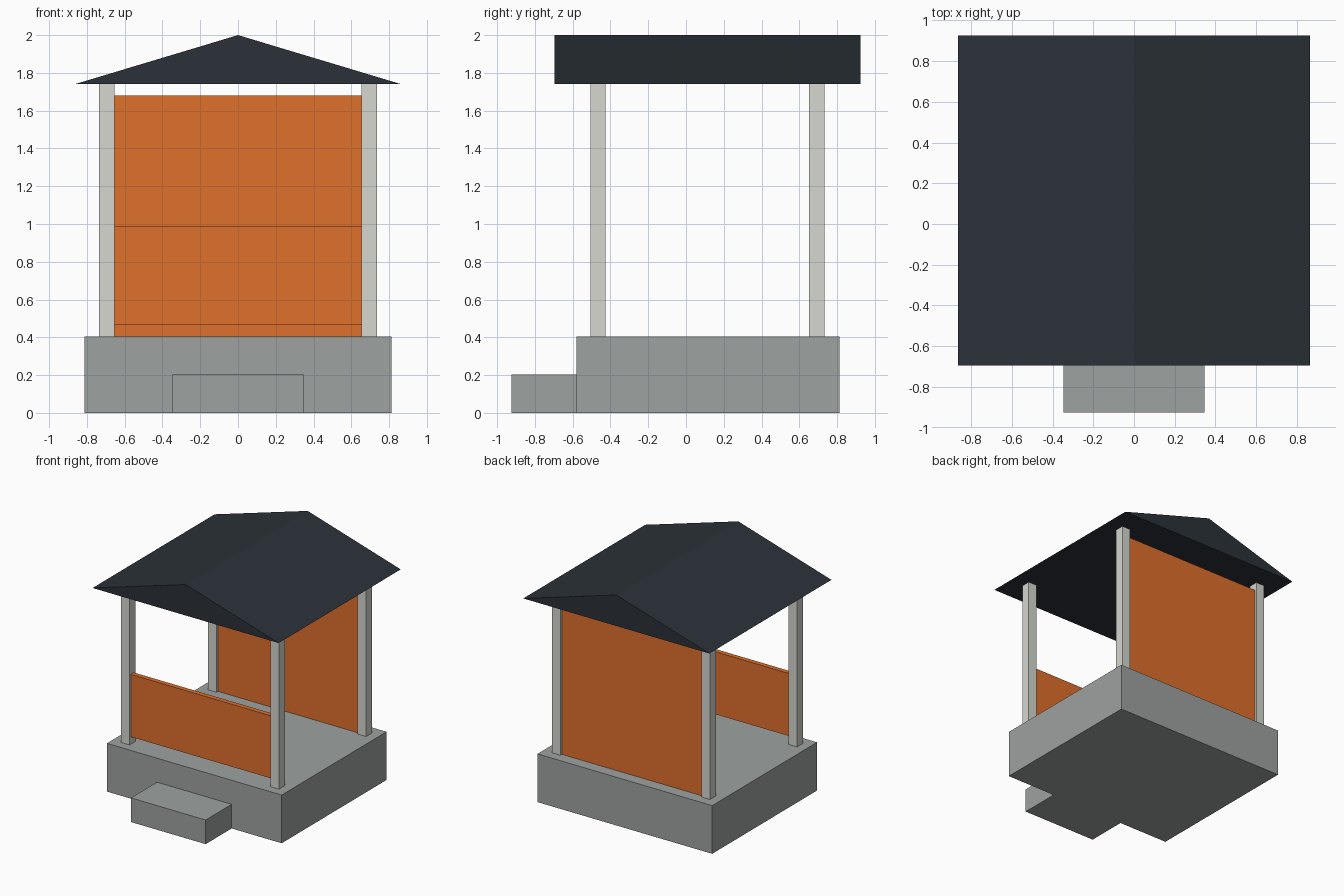
import bpy

if "Cube" in bpy.data.objects:
    bpy.data.objects.remove(bpy.data.objects["Cube"])


def material(name, rgb):
    m = bpy.data.materials.new(name)
    m.diffuse_color = (*rgb, 1)
    m.use_nodes = True
    m.node_tree.nodes["Principled BSDF"].inputs["Base Color"].default_value = m.diffuse_color
    return m


STONE = material("stone", (0.34, 0.36, 0.35))
PALE = material("pale_wood", (0.66, 0.68, 0.62))
ORANGE = material("orange_panel", (0.74, 0.16, 0.025))
DARK = material("dark_roof", (0.024, 0.031, 0.040))


def box(name, x, y, z, mat):
    """Box from (min, max) ranges on each axis."""
    bpy.ops.mesh.primitive_cube_add(size=1, location=[sum(r) / 2 for r in (x, y, z)])
    ob = bpy.context.object
    ob.name = name
    ob.scale = [r[1] - r[0] for r in (x, y, z)]
    bpy.ops.object.transform_apply(location=False, rotation=False, scale=True)
    ob.data.materials.append(mat)
    return ob


def gable(name, half_width, y, z, mat):
    """Solid triangular prism running along y."""
    verts = [(px, py, pz) for py in y
             for px, pz in ((-half_width, z[0]), (half_width, z[0]), (0, z[1]))]
    faces = [(0, 1, 2), (5, 4, 3), (0, 3, 4, 1), (1, 4, 5, 2), (2, 5, 3, 0)]
    me = bpy.data.meshes.new(name)
    me.from_pydata(verts, [], faces)
    me.materials.append(mat)
    ob = bpy.data.objects.new(name, me)
    bpy.context.collection.objects.link(ob)
    return ob


FLOOR, EAVES = 0.405, 1.74

# Platform and front step
box("platform", (-0.812, 0.812), (-0.58, 0.812), (0, FLOOR), STONE)
box("front_step", (-0.347, 0.347), (-0.925, -0.58), (0, 0.203), STONE)

# Four corner posts
for end, yc in (("front", -0.465), ("back", 0.692)):
    for side, xc in (("left", -0.695), ("right", 0.695)):
        box(f"{end}_{side}_post", (xc - 0.04, xc + 0.04), (yc - 0.04, yc + 0.04),
            (FLOOR, EAVES), PALE)

# Low front panel and tall back panel between the posts
for name, yc, z in (("front_panel", -0.465, (0.465, 0.99)),
                    ("back_panel", 0.692, (FLOOR, 1.68))):
    box(name, (-0.655, 0.655), (yc - 0.02, yc + 0.02), z, ORANGE)

# Roof
gable("roof", 0.865, (-0.695, 0.925), (EAVES, 2.0), DARK)
